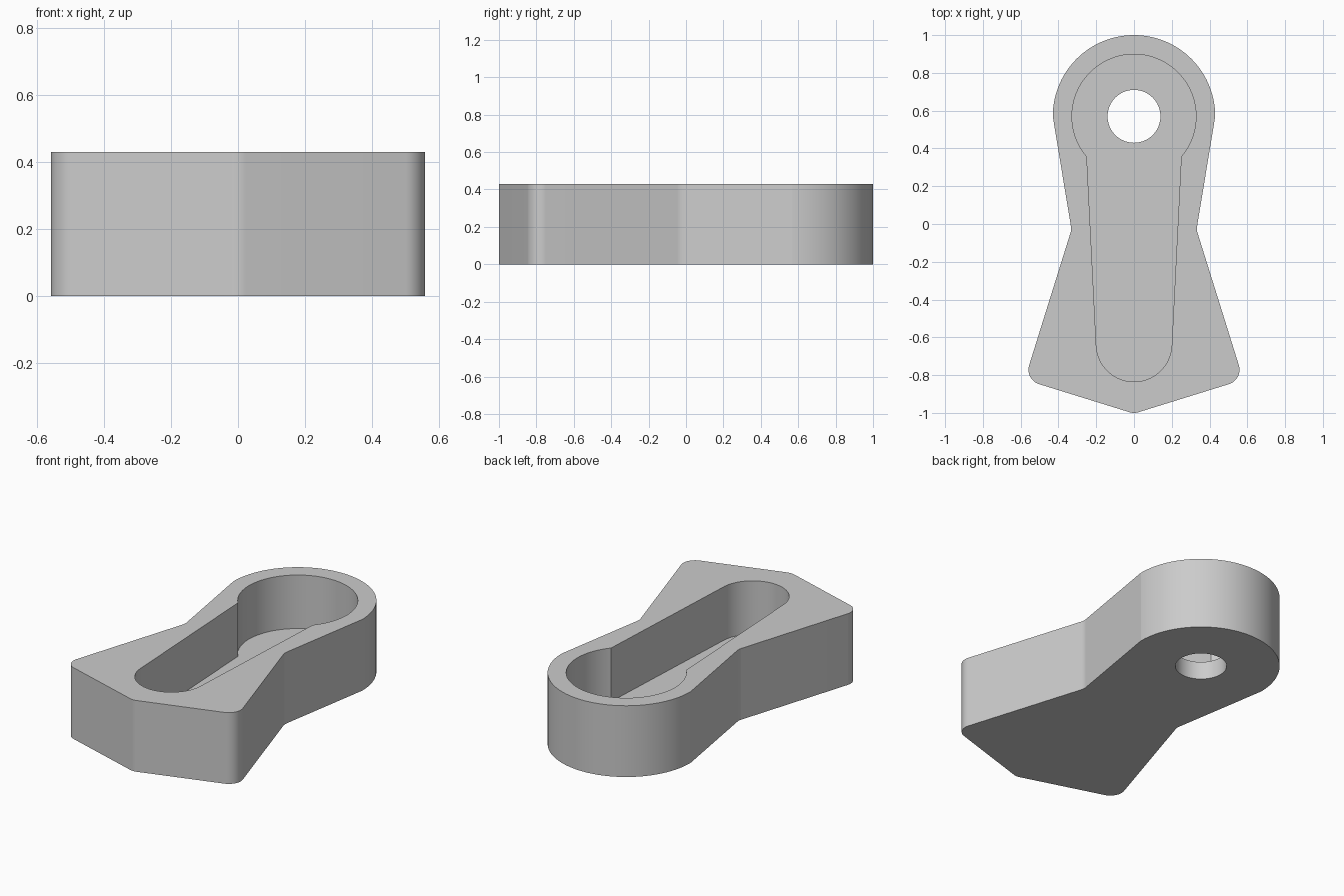
import bpy, bmesh
from math import sin, cos, pi, atan2, radians, tan
from mathutils import Vector

cube = bpy.data.objects.get("Cube")
if cube:
    bpy.data.objects.remove(cube, do_unlink=True)

HEIGHT, FLOOR = 0.43, 0.107
EYE = Vector((0, 0.57))      # centre of the round end
EYE_R = 0.43


def arc(centre, radius, start, end, steps):
    return [centre + radius * Vector((cos(a), sin(a)))
            for a in (start + (end - start) * i / steps for i in range(steps + 1))]


def fillet(before, corner, after, radius, steps=16):
    """Points of a rounded corner, tangent to both of its sides."""
    u, v = (before - corner).normalized(), (after - corner).normalized()
    half = u.angle(v) / 2
    centre = corner + (u + v).normalized() * radius / sin(half)
    first = corner + u * radius / tan(half) - centre
    last = corner + v * radius / tan(half) - centre
    start = atan2(first.y, first.x)
    turn = (atan2(last.y, last.x) - start + pi) % (2 * pi) - pi
    return arc(centre, radius, start, start + turn, steps)


def mirrored(half):
    """Close a right-hand half profile across x = 0."""
    return half + [Vector((-p.x, p.y)) for p in reversed(half) if p.x > 1e-4]


def prism(name, points, z0, z1):
    bm = bmesh.new()
    base = bm.faces.new([bm.verts.new((p.x, p.y, z0)) for p in points])
    top = bmesh.ops.extrude_face_region(bm, geom=[base])["geom"]
    bmesh.ops.translate(bm, vec=(0, 0, z1 - z0),
                        verts=[g for g in top if isinstance(g, bmesh.types.BMVert)])
    bmesh.ops.recalc_face_normals(bm, faces=bm.faces)
    mesh = bpy.data.meshes.new(name)
    bm.to_mesh(mesh)
    bm.free()
    obj = bpy.data.objects.new(name, mesh)
    bpy.context.collection.objects.link(obj)
    return obj


# Outer body: round end, narrow waist, flared foot with a shallow point
side = Vector((EYE_R, EYE.y))
waist = Vector((0.331, -0.03))
foot = Vector((0.579, -0.824))
tip = Vector((0, -1.0037))
foot_left = Vector((-foot.x, foot.y))
tip_arc = fillet(foot, tip, foot_left, 0.08)
half = arc(EYE, EYE_R, pi / 2, 0, 48)
half += fillet(side, waist, foot, 0.08)
half += fillet(waist, foot, tip, 0.08)
half += tip_arc[:9]
half[0].x = half[-1].x = 0
body = prism("body", mirrored(half), 0, HEIGHT)

# Keyhole pocket: large round end running into a tapered slot
neck = Vector((0.25, 0.357)) - EYE
half = arc(EYE, neck.length, pi / 2, atan2(neck.y, neck.x), 48)
half += arc(Vector((0, -0.635)), 0.2, radians(-3), -pi / 2, 32)
half[0].x = half[-1].x = 0
pocket = prism("pocket_cutter", mirrored(half), FLOOR, HEIGHT + 0.2)

# Round hole through the pocket floor
hole = prism("hole_cutter", arc(EYE, 0.14, 0, 2 * pi, 64)[:-1], -0.2, FLOOR + 0.1)

bpy.context.view_layer.objects.active = body
for cutter in (pocket, hole):
    cutter.hide_render = True
    mod = body.modifiers.new(cutter.name, "BOOLEAN")
    mod.operation, mod.solver, mod.object = "DIFFERENCE", "EXACT", cutter
    bpy.ops.object.modifier_apply(modifier=mod.name)
    bpy.data.objects.remove(cutter, do_unlink=True)

# Plain grey finish
grey = bpy.data.materials.new("plain_grey")
grey.use_nodes = True
colour = (0.6, 0.6, 0.6, 1)
grey.diffuse_color = colour
grey.node_tree.nodes["Principled BSDF"].inputs["Base Color"].default_value = colour
body.data.materials.clear()
body.data.materials.append(grey)

bpy.ops.object.select_all(action="DESELECT")
body.select_set(True)
bpy.ops.object.shade_smooth_by_angle(angle=radians(8))
